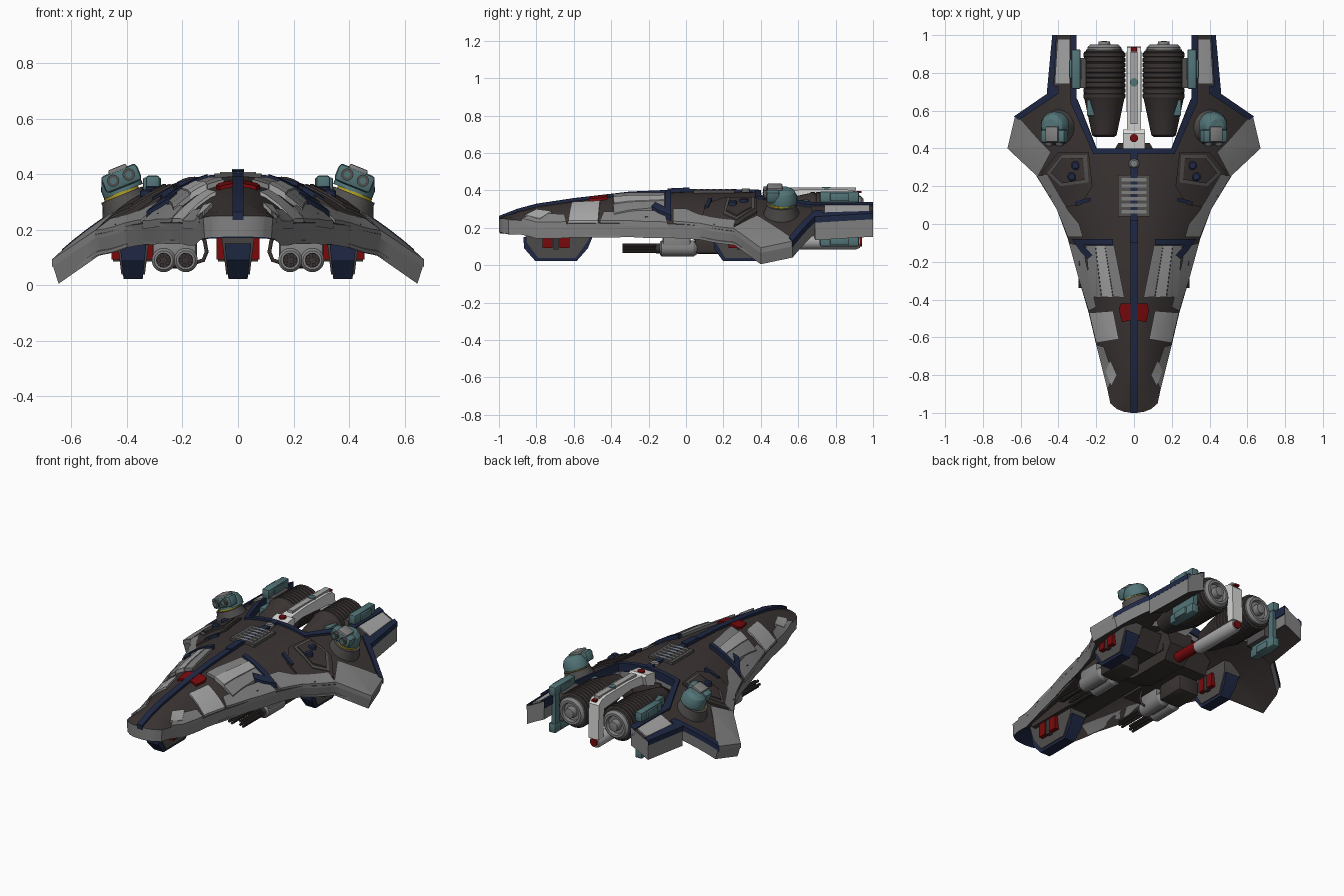
import bpy, bmesh, math
from mathutils import Matrix, Vector

if "Cube" in bpy.data.objects:
    bpy.data.objects.remove(bpy.data.objects["Cube"])

def mat(name, r, g, b):
    m = bpy.data.materials.new(name)
    m.diffuse_color = (r, g, b, 1)
    m.use_nodes = True
    m.node_tree.nodes["Principled BSDF"].inputs["Base Color"].default_value = m.diffuse_color
    return m

BROWN = mat("dark_brown", .042, .034, .032)
GRAY = mat("mid_gray", .22, .22, .22)
LIGHT = mat("light_gray", .38, .38, .38)
DARK = mat("dark_gray", .085, .08, .078)
NAVY = mat("navy", .014, .022, .06)
RED = mat("red", .19, .003, .004)
TEAL = mat("teal", .085, .175, .185)
WHITE = mat("off_white", .68, .68, .67)
YELLOW = mat("yellow", .45, .36, .02)

# hull surface: y, centre height, curvature of the parabolic arch
ARCH = [(-1, .25, 1), (-.95, .275, 2), (-.8, .315, 3.8), (-.6, .345, 2.75), (-.3, .38, 1.83),
        (0, .393, 1.22), (.25, .393, .79), (.4, .39, .69), (1, .39, .69)]

def surf(x, y):
    y = max(-1, min(1, y))
    for a, b in zip(ARCH, ARCH[1:]):
        if y <= b[0]:
            t = (y - a[0]) / (b[0] - a[0])
            return a[1] + t * (b[1] - a[1]) - (a[2] + t * (b[2] - a[2])) * x * x

def finish(name, bm, mats, mirror=False, M=None):
    if M:
        bmesh.ops.transform(bm, matrix=M, verts=bm.verts)
    if mirror:
        d = bmesh.ops.duplicate(bm, geom=bm.verts[:] + bm.edges[:] + bm.faces[:])["geom"]
        for v in d:
            if isinstance(v, bmesh.types.BMVert):
                v.co.x *= -1
    bmesh.ops.recalc_face_normals(bm, faces=bm.faces)
    me = bpy.data.meshes.new(name)
    bm.to_mesh(me)
    bm.free()
    for m in mats:
        me.materials.append(m)
    for p in me.polygons:
        p.use_smooth = True
    me.set_sharp_from_angle(angle=math.radians(28))
    ob = bpy.data.objects.new(name, me)
    bpy.context.collection.objects.link(ob)
    return ob

# armour plate: plan outlines draped over the hull surface, given thickness
def plate(name, polys, top, hi=.01, lo=-.015, side=None, inset=1):
    bm = bmesh.new()
    for s in (1, -1):
        for pts in polys:
            bm.faces.new([bm.verts.new((s * x, y, 0)) for x, y in pts])
    bmesh.ops.remove_doubles(bm, verts=bm.verts, dist=1e-5)
    bm.normal_update()
    bmesh.ops.triangulate(bm, faces=[f for f in bm.faces if len(f.verts) > 4])
    planes = [((i * .05, 0, 0), (1, 0, 0)) for i in range(-13, 14)]
    planes += [((0, i * .1, 0), (0, 1, 0)) for i in range(-9, 10)]
    for co, no in planes:
        bmesh.ops.bisect_plane(bm, geom=bm.verts[:] + bm.edges[:] + bm.faces[:],
                               dist=1e-5, plane_co=co, plane_no=no)
    faces, rim = bm.faces[:], [e for e in bm.edges if e.is_boundary]
    low = {v: bm.verts.new((v.co.x * inset, v.co.y, surf(v.co.x, v.co.y) + lo)) for v in bm.verts[:]}
    for f in faces:
        bm.faces.new([low[v] for v in reversed(f.verts)])
    for e in rim:
        a, b = e.verts
        bm.faces.new((a, b, low[b], low[a])).material_index = 1
    for v in low:
        v.co.z = surf(v.co.x, v.co.y) + hi
    return finish(name, bm, [top, side or top])

def box(name, c, size, m, mirror=False, M=None, bevel=0):
    bm = bmesh.new()
    bmesh.ops.create_cube(bm, size=1, matrix=Matrix.Translation(c) @ Matrix.Diagonal((*size, 1)))
    if bevel:
        bmesh.ops.bevel(bm, geom=bm.edges[:], offset=bevel, segments=2, affect='EDGES', profile=.5)
    return finish(name, bm, [m], mirror, M)

# turned part: (radius, distance) profile around the y or z axis
def lathe(name, c, prof, m, axis='Y', mirror=False, M=None, n=24):
    bm = bmesh.new()
    rings = []
    for r, d in prof:
        ring = []
        for i in range(n):
            a = 2 * math.pi * i / n
            u, w = r * math.cos(a), r * math.sin(a)
            ring.append(bm.verts.new(Vector(c) + Vector((u, d, w) if axis == 'Y' else (u, w, d))))
        rings.append(ring)
    for p, q in zip(rings, rings[1:]):
        for i in range(n):
            bm.faces.new((p[i], p[(i + 1) % n], q[(i + 1) % n], q[i]))
    bm.faces.new(rings[0])
    bm.faces.new(rings[-1])
    return finish(name, bm, [m], mirror, M)

# side profile (y, z) extruded across x, narrowing downwards by taper
def prism(name, prof, x0, x1, m, mirror=False, taper=1.0):
    bm = bmesh.new()
    zt, zb = max(z for _, z in prof), min(z for _, z in prof)
    cx = (x0 + x1) / 2
    def P(x, y, z):
        k = taper + (1 - taper) * (z - zb) / (zt - zb)
        return bm.verts.new((cx + (x - cx) * k, y, z))
    a, b = [[P(x, y, z) for y, z in prof] for x in (x0, x1)]
    bm.faces.new(a)
    bm.faces.new(b)
    for i in range(len(a)):
        j = (i + 1) % len(a)
        bm.faces.new((a[i], a[j], b[j], b[i]))
    return finish(name, bm, [m], mirror)

# ---- arched hull shell with rear cut-out
plate("hull_shell", [
    [(0, -1), (.05, -.995), (.09, -.98), (.125, -.95), (.14, -.88), (.2, -.64), (.24, -.47), (.29, -.3),
     (.35, -.08), (.41, .08), (.52, .26), (.67, .4), (.2, .39), (0, .39)],
    [(.2, .39), (.67, .4), (.63, .57), (.46, .69), (.31, .66)]], BROWN, 0, -.075, GRAY, .965)
plate("tail_boom", [[(.31, .66), (.46, .69), (.43, 1), (.31, 1)]], BROWN, .004, -.11, GRAY)
plate("nose_lip", [[(0, -.995), (.05, -.99), (.09, -.975), (.12, -.945), (.13, -.86), (0, -.86)]], NAVY, -.07, -.082)
plate("under_rim", [[(.19, -.64), (.28, -.3), (.34, -.08), (.28, -.08), (.22, -.3), (.14, -.64)],
                    [(.4, .08), (.51, .26), (.645, .4), (.605, .56), (.5, .5), (.5, .32), (.36, .08)]],
      GRAY, -.07, -.083)

# ---- gray armour plates on the rim
for i, (p, m) in enumerate([
    ([(.63, .57), (.67, .4), (.51, .25), (.44, .38), (.49, .43), (.60, .555)], GRAY),
    ([(.515, .255), (.41, .08), (.34, .06), (.38, .12), (.46, .26)], GRAY),
    ([(.41, .08), (.35, -.07), (.27, -.07), (.29, .0), (.34, .06)], GRAY),
    ([(.345, -.1), (.29, -.3), (.24, -.46), (.2, -.44), (.255, -.2), (.27, -.12)], GRAY),
    ([(.11, -.46), (.238, -.47), (.2, -.63), (.08, -.61)], LIGHT),
    ([(.2, -.64), (.14, -.88), (.11, -.8), (.16, -.65)], GRAY),
    ([(.125, -.72), (.09, -.8), (.12, -.86), (.15, -.78)], LIGHT),
    ([(.34, .74), (.42, .74), (.405, .98), (.34, .98)], LIGHT)]):
    plate(f"rim_armour_{i}", [p], m, .016 if i == 6 else .013)
# fanned ribs beside the spine
for i in range(3):
    a, b = .105 + i * .05, .05 + i * .061
    plate(f"fan_rib_{i}", [[(a, -.115), (a + .049, -.115), (b + .06, -.385), (b, -.39)]],
          (GRAY, LIGHT, GRAY)[i], (.018, .024, .02)[i])

# ---- navy trim, red panel
plate("navy_bracket", [[(.11, -.08), (.33, -.08), (.28, -.15), (.245, -.185), (.22, -.165), (.27, -.11),
                        (.11, -.11)]], NAVY, .028)
plate("spine_strip", [[(0, -1), (.019, -1), (.019, .39), (0, .39)]], NAVY, .014)
plate("spine_block", [[(0, -.1), (.02, -.1), (.02, .02), (0, .02)]], NAVY, .022)
plate("cutout_trim", [[(0, .37), (.19, .37), (.2, .4), (0, .4)],
                      [(.19, .37), (.215, .37), (.335, .64), (.305, .67), (.2, .4)],
                      [(.335, .64), (.335, 1), (.305, 1), (.305, .67)]], NAVY, .013, -.04)
plate("outer_trim", [[(.635, .57), (.61, .55), (.4, .69), (.4, .73), (.425, .73), (.46, .69)],
                     [(.425, .72), (.41, 1), (.433, 1), (.462, .69)]], NAVY, .017)
plate("red_panel", [[(.018, -.42), (.07, -.42), (.08, -.45), (.065, -.52), (.018, -.51)]], RED, .012)

# ---- top vent and side consoles
box("vent_frame", (0, .15, .39), (.17, .22, .026), DARK)
for i in range(6):
    box(f"vent_slat_{i}", (0, .065 + i * .034, .403), (.13, .018, .008), GRAY)
plate("console_base", [[(.24, .38), (.4, .38), (.49, .27), (.37, .09), (.28, .1), (.22, .2)]], BROWN, .012)
plate("console_raised", [[(.25, .365), (.38, .365), (.46, .27), (.39, .2), (.24, .22)]], DARK, .018)
plate("console_inner", [[(.27, .35), (.38, .35), (.44, .27), (.38, .215), (.26, .235)]], BROWN, .026)
for i, (x, y) in enumerate([(.31, .31), (.33, .25)]):
    lathe(f"console_button_{i}", (x, y, surf(x, y)), [(.024, -.02), (.024, .032), (.016, .038)], NAVY, 'Z', True)
plate("console_strip", [[(.23, .12), (.31, .1), (.31, .12), (.23, .14)]], NAVY, .02)
lathe("spine_knob", (0, .32, .39), [(.028, -.02), (.028, .012), (.018, .02)], GRAY, 'Z')

# ---- turrets, tilted with the hull
T = Matrix.Translation((.40, .51, .28)) @ Matrix.Rotation(math.radians(22), 4, 'Y')
lathe("turret_base", (0, 0, 0), [(.095, -.05), (.095, .0), (.08, .04), (.08, .05)], DARK, 'Z', True, T)
lathe("turret_ring", (0, 0, 0), [(.066, .045), (.066, .06)], YELLOW, 'Z', True, T)
lathe("turret_dome", (-.01, .01, 0), [(.075, .058), (.075, .09), (.06, .12), (.035, .135)], TEAL, 'Z', True, T)
box("turret_gun_housing", (-.02, -.045, .105), (.14, .07, .065), TEAL, True, T, .014)
box("turret_cap", (-.02, -.035, .138), (.07, .08, .022), GRAY, True, T, .006)
for i, x in enumerate((-.05, .01)):
    lathe(f"turret_muzzle_{i}", (x, 0, .108), [(.022, -.095), (.022, -.05)], DARK, 'Y', True, T, 16)
    lathe(f"turret_lens_{i}", (x, 0, .108), [(.012, -.099), (.012, -.09)], TEAL, 'Y', True, T, 12)

# ---- ribbed engines
prof = [(.05, .46), (.065, .47), (.105, .66)]
for i in range(9):
    y = .67 + i * .027
    prof += [(.111, y), (.111, y + .019), (.107, y + .021), (.107, y + .025)]
lathe("engine", (.157, 0, .28), prof + [(.09, .92)], BROWN, mirror=True, n=32)
lathe("engine_nozzle", (.157, 0, .28), [(.09, .9), (.09, .935), (.075, .95), (.06, .95), (.055, .93),
                                        (.035, .93), (.03, .965), (.012, .968)], GRAY, mirror=True)
lathe("nozzle_ring", (.157, 0, .28), [(.097, .905), (.097, .925)], DARK, mirror=True)
box("engine_hatch", (.225, .615, .325), (.05, .085, .05), TEAL, True, None, .005)
box("engine_pylon", (.268, .8, .26), (.03, .16, .18), DARK, True)
box("tank_web", (.302, .82, .24), (.03, .19, .25), TEAL, True)
for n, z in (("upper", .365), ("lower", .13)):
    box("engine_tank_" + n, (.307, .82, z), (.05, .21, .06), TEAL, True, None, .01)
    box("tank_band_" + n, (.31, .82, z), (.066, .1, .045), TEAL, True, None, .006)

# ---- central arm between the engines
prism("tail_arm", [(.39, .32), (.39, .38), (.5, .395), (.62, .405), (.86, .405), (.91, .395), (.935, .37),
                   (.94, .15), (.89, .15), (.88, .33), (.6, .35)], -.036, .036, WHITE)
prism("tail_arm_root", [(.39, .3), (.39, .385), (.48, .4), (.5, .39), (.48, .33)], -.058, .058, WHITE)
box("arm_strip", (0, .72, .407), (.036, .38, .016), LIGHT)
lathe("arm_light_red", (0, .455, .39), [(.022, 0), (.022, .015)], RED, 'Z')
lathe("arm_light_teal", (0, .75, .4), [(.022, 0), (.022, .019)], TEAL, 'Z')
box("arm_tip_light", (0, .925, .392), (.03, .025, .012), RED)
lathe("tail_probe", (0, 0, .125), [(.036, .58), (.04, .6), (.04, .91), (.032, .93)], LIGHT)
lathe("probe_tip", (0, 0, .125), [(.024, .92), (.024, .94)], RED)
lathe("probe_coupling", (0, 0, .14), [(.032, .4), (.032, .6)], RED)

# ---- belly
prism("belly_core", [(-.1, .3), (-.06, .18), (.08, .12), (.36, .12), (.43, .2), (.4, .32)], -.1, .1, BROWN, False, .7)
prism("belly_slab", [(-.85, .25), (-.82, .18), (.36, .18), (.38, .3), (-.4, .3)], -.085, .085, BROWN)
prism("belly_wing", [(-.22, .26), (-.2, .17), (.3, .17), (.36, .28)], .09, .29, BROWN, True)

# ---- landing legs: nose and both wings
for name, x, y, L, mir in (("front_leg", 0, -.69, 1, False), ("rear_leg", .378, .29, .8, True)):
    Y = lambda d: y + d * L
    prism(name, [(Y(-.18), .22), (Y(-.16), .12), (Y(-.1), .038), (Y(.1), .038), (Y(.18), .15), (Y(.2), .22)],
          x - .065, x + .065, DARK, mir, .65)
    prism(name + "_foot", [(Y(-.18), .15), (Y(-.175), .09), (Y(-.115), .022), (Y(.105), .022), (Y(.165), .09),
                           (Y(.19), .15)], x - .048, x + .048, NAVY, mir, .72)
    for i, d in enumerate((-.05, .04)):
        box(f"{name}_slot_{i}", (x, Y(d), .135), (.155, .055 * L, .085), RED, mir)
    box(name + "_frame", (x, Y(-.005), .135), (.145, .028, .1), BROWN, mir)

# ---- twin rotary guns under each wing
for k, x in enumerate((.188, .268)):
    lathe(f"gun_housing_{k}", (x, 0, .09), [(.034, -.14), (.043, -.13), (.043, .04), (.03, .06)], GRAY, mirror=True)
    lathe(f"gun_hub_{k}", (x, 0, .09), [(.027, -.16), (.027, -.13)], BROWN, mirror=True, n=16)
    for i in range(5):
        a = i * math.tau / 5
        lathe(f"gun_barrel_{k}_{i}", (x + .018 * math.cos(a), 0, .09 + .018 * math.sin(a)),
              [(.008, -.34), (.008, -.14)], BROWN, mirror=True, n=8)
box("gun_cradle", (.228, -.05, .115), (.16, .15, .1), GRAY, True, None, .015)
box("gun_magazine", (.225, .14, .115), (.15, .19, .11), BROWN, True, None, .02)
for s in (1, -1):
    cu = bpy.data.curves.new("gun_cable", 'CURVE')
    cu.dimensions, cu.bevel_depth = '3D', .007
    sp = cu.splines.new('POLY')
    path = [(.14, .19), (.12, .16), (.113, .12), (.125, .09), (.16, .08)]
    sp.points.add(len(path) - 1)
    for p, (x, z) in zip(sp.points, path):
        p.co = (s * x, -.08, z, 1)
    cu.materials.append(BROWN)
    bpy.context.collection.objects.link(bpy.data.objects.new("gun_cable", cu))
